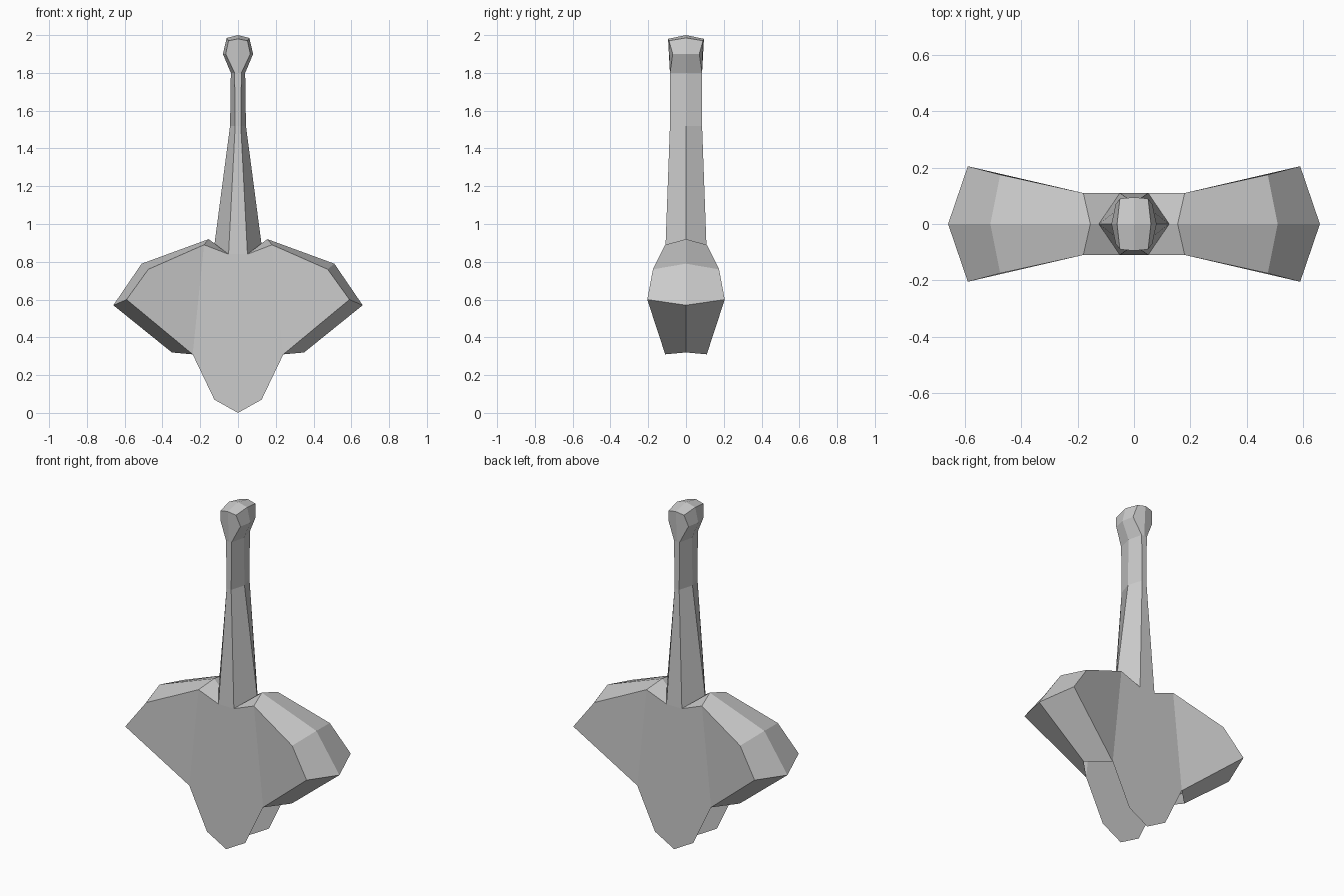
import bpy
import bmesh

if "Cube" in bpy.data.objects:
    bpy.data.objects.remove(bpy.data.objects["Cube"])


def part(name, front, ridge, panels):
    """Front-right quarter: strip between front edge and mid ridge plus flat panels, mirrored in x and y."""
    bm = bmesh.new()
    f = [bm.verts.new((x, -y, z)) for x, y, z in front]
    r = [bm.verts.new((x, 0, z)) for x, z in ridge]
    for i in range(len(r) - 1):
        bm.faces.new((f[i], f[i + 1], r[i + 1], r[i]))
    for p in panels:
        bm.faces.new([f[i] for i in p])
    # mirror across both centre planes
    for axis in range(2):
        geom = bm.verts[:] + bm.edges[:] + bm.faces[:]
        new = bmesh.ops.duplicate(bm, geom=geom)["geom"]
        for v in new:
            if isinstance(v, bmesh.types.BMVert):
                v.co[axis] *= -1
        bmesh.ops.reverse_faces(bm, faces=[g for g in new if isinstance(g, bmesh.types.BMFace)])
        bmesh.ops.remove_doubles(bm, verts=bm.verts[:], dist=0.0005)
    bmesh.ops.recalc_face_normals(bm, faces=bm.faces[:])
    me = bpy.data.meshes.new(name)
    bm.to_mesh(me)
    bm.free()
    ob = bpy.data.objects.new(name, me)
    bpy.context.collection.objects.link(ob)
    return ob


# Faceted knob at the top
part("knob",
     [(0, .095, 1.98), (.05, .09, 1.97), (.065, .07, 1.90), (.018, .085, 1.80), (0, .085, 1.80)],
     [(0, 2.0), (.06, 1.985), (.08, 1.90), (.038, 1.80)],
     [(0, 1, 2, 3, 4)])

# Six-sided tapering neck, open at both ends
part("neck",
     [(.018, .085, 1.80), (.015, .085, 1.52), (.05, .11, .84),
      (0, .085, 1.80), (0, .085, 1.52), (0, .11, .84)],
     [(.038, 1.80), (.042, 1.52), (.125, .89)],
     [(0, 1, 4, 3), (1, 2, 5, 4)])

# Flared body with two thin hanging plates, open underneath
part("body",
     [(.05, .11, .84), (.18, .11, .89), (.475, .175, .76), (.59, .205, .60), (.24, .11, .31),
      (.125, .11, .07), (0, .11, 0), (0, .11, .84)],
     [(.125, .89), (.155, .92), (.51, .79), (.66, .57), (.35, .32)],
     [(0, 1, 4, 5, 6, 7), (1, 2, 3, 4)])
